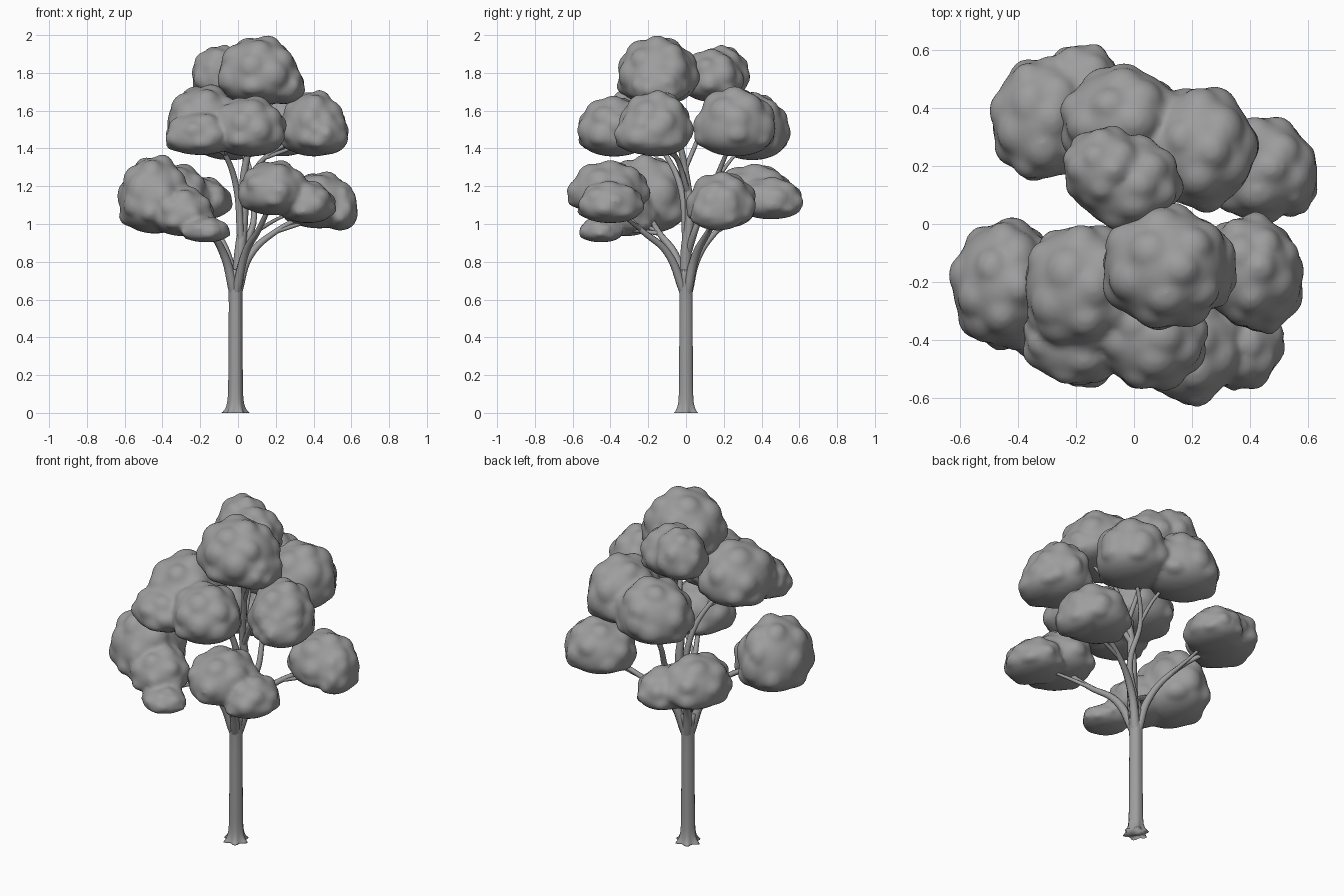
import bpy, bmesh, math, random
from mathutils import Vector

if "Cube" in bpy.data.objects:
    bpy.data.objects.remove(bpy.data.objects["Cube"])

random.seed(4)
grey = bpy.data.materials.new("soft grey")
grey.diffuse_color = (0.34, 0.34, 0.34, 1)
grey.use_nodes = True
grey.node_tree.nodes["Principled BSDF"].inputs["Base Color"].default_value = grey.diffuse_color


def unit_ball(sub):
    """Points and faces of a unit icosphere, copied for every bump."""
    bm = bmesh.new()
    bmesh.ops.create_icosphere(bm, subdivisions=sub, radius=1)
    bm.verts.index_update()
    data = [v.co.copy() for v in bm.verts], [[v.index for v in f.verts] for f in bm.faces]
    bm.free()
    return data


CORE, BUMP = unit_ball(4), unit_ball(3)


def mesh_object(name, bm):
    me = bpy.data.meshes.new(name)
    bm.to_mesh(me)
    bm.free()
    me.materials.append(grey)
    ob = bpy.data.objects.new(name, me)
    bpy.context.collection.objects.link(ob)
    for p in me.polygons:
        p.use_smooth = True
    return ob


def add_lobe(bm, cx, cy, rx, ry, zlo, zhi):
    """Lumpy dome: a core ball with bumps, wide near its flattened underside."""
    zm = zlo + 0.4 * (zhi - zlo)

    def ball(center, r, shape):
        verts = []
        for p in shape[0]:
            x, y, w = center + p * r
            z = zm + (zhi - zm) * w if w > 0 else zm - (zm - zlo) * abs(w) ** 0.75
            verts.append(bm.verts.new((cx + rx * x, cy + ry * y, z)))
        for f in shape[1]:
            bm.faces.new([verts[i] for i in f])

    ball(Vector((0, 0, 0)), 0.93, CORE)
    for i in range(18):
        w = 1 - 1.5 * (i + 0.5) / 18
        a = i * 2.4 + random.uniform(-0.3, 0.3)
        s = math.sqrt(1 - w * w)
        r = random.uniform(0.32, 0.44)
        ball(Vector((s * math.cos(a), s * math.sin(a), w)) * (1.03 - r), r, BUMP)


def branch(name, points, r0, r1):
    """Tapered round limb through the given points."""
    cu = bpy.data.curves.new(name, "CURVE")
    cu.dimensions = "3D"
    cu.bevel_depth = 1
    cu.bevel_resolution = 2
    cu.resolution_u = 6
    cu.use_fill_caps = True
    sp = cu.splines.new("BEZIER")
    sp.bezier_points.add(len(points) - 1)
    for i, (bp, p) in enumerate(zip(sp.bezier_points, points)):
        bp.co = p
        bp.radius = r0 + (r1 - r0) * i / (len(points) - 1)
        bp.handle_left_type = bp.handle_right_type = "AUTO"
    cu.materials.append(grey)
    ob = bpy.data.objects.new(name, cu)
    bpy.context.collection.objects.link(ob)
    bpy.ops.object.select_all(action="DESELECT")
    ob.select_set(True)
    bpy.context.view_layer.objects.active = ob
    bpy.ops.object.convert(target="MESH")


def bough(name, radius, path, *lobes):
    """Foliage of (x, y, x radius, y radius, bottom, top) lobes on one forking limb."""
    bm = bmesh.new()
    for lobe in lobes:
        add_lobe(bm, *lobe)
    ob = mesh_object(name + "_foliage", bm)
    rm = ob.modifiers.new("merge", "REMESH")
    rm.mode = "VOXEL"
    rm.voxel_size = 0.014
    rm.use_smooth_shade = True
    sm = ob.modifiers.new("soften", "SMOOTH")
    sm.factor = 0.5
    sm.iterations = 5
    # The limb ends inside the first lobe; twigs reach the others
    tips = [Vector((x, y, lo + 0.35 * (hi - lo))) for x, y, rx, ry, lo, hi in lobes]
    branch(name + "_limb", [*path, tips[0]], radius, 0.01)
    start = Vector(path[-1])
    for i, tip in enumerate(tips[1:]):
        mid = start.lerp(tips[0], 0.2).lerp(tip, 0.45)
        branch(f"{name}_twig_{i + 1}", [start, mid, tip], 0.012, 0.005)


# Lower boughs leave the fork of the trunk
bough("lower_left", 0.028, [(-0.02, -0.005, 0.64), (-0.075, -0.06, 0.84), (-0.15, -0.14, 0.95)],
      (-0.44, -0.21, 0.2, 0.23, 0.94, 1.37), (-0.29, -0.32, 0.17, 0.17, 0.93, 1.2),
      (-0.17, -0.45, 0.13, 0.12, 0.9, 1.04))
bough("lower_right", 0.028, [(-0.005, 0.005, 0.64), (0.06, 0.05, 0.83), (0.2, 0.12, 0.96)],
      (0.43, 0.19, 0.2, 0.19, 0.97, 1.28), (0.54, 0.17, 0.1, 0.15, 0.96, 1.22))
bough("lower_front", 0.026, [(-0.01, -0.01, 0.64), (0.04, -0.1, 0.85), (0.11, -0.24, 0.97)],
      (0.19, -0.41, 0.19, 0.22, 1.04, 1.34), (0.37, -0.4, 0.15, 0.18, 1.0, 1.23))
bough("lower_back", 0.026, [(-0.018, 0.01, 0.64), (-0.05, 0.06, 0.82), (-0.12, 0.16, 0.96)],
      (-0.32, 0.36, 0.18, 0.22, 1.03, 1.32), (-0.18, 0.45, 0.15, 0.18, 1.02, 1.25))

# Upper boughs leave the leader
bough("upper_front", 0.02, [(0.015, 0, 0.92), (-0.01, -0.03, 1.2), (-0.07, -0.11, 1.37)],
      (-0.18, -0.22, 0.21, 0.23, 1.38, 1.74), (0.06, -0.38, 0.2, 0.2, 1.35, 1.68),
      (-0.2, -0.4, 0.19, 0.16, 1.36, 1.6))
bough("upper_right", 0.016, [(0.03, 0.01, 1.17), (0.14, -0.05, 1.35)],
      (0.40, -0.16, 0.18, 0.2, 1.35, 1.71), (0.45, -0.19, 0.14, 0.19, 1.36, 1.62))
bough("upper_back", 0.02, [(0.01, 0.01, 0.85), (0.08, 0.06, 1.0), (0.08, 0.15, 1.22)],
      (0.23, 0.26, 0.2, 0.22, 1.35, 1.73), (-0.04, 0.35, 0.22, 0.2, 1.33, 1.7))

# Crown boughs, the first of them on the leader itself
bough("crown_top", 0.034, [(-0.013, 0, 0.6), (0.01, 0, 0.85), (0.03, 0.02, 1.05), (0.03, 0, 1.25), (0.07, -0.04, 1.45)],
      (0.11, -0.15, 0.23, 0.22, 1.62, 2.0), (0.24, -0.15, 0.12, 0.16, 1.63, 1.86))
bough("crown_back", 0.013, [(0.04, 0, 1.3), (0.02, 0.08, 1.5)],
      (-0.02, 0.14, 0.19, 0.17, 1.64, 1.93), (-0.10, 0.19, 0.15, 0.15, 1.66, 1.95))

# Trunk with lobed root flare and a slight swelling at the fork
bm = bmesh.new()
N, ROWS = 30, 24
rings = []
for i in range(ROWS + 1):
    z = 0.76 * (i / ROWS) ** 1.5
    flare = math.exp(-z / 0.03)
    fork = max(0, (z - 0.55) / 0.21) ** 2
    ring = []
    for k in range(N):
        a = 2 * math.pi * k / N
        r = (0.039 - 0.007 * z + 0.024 * flare + 0.01 * fork) * (1 + (0.02 + 0.16 * flare) * math.cos(6 * a))
        ring.append(bm.verts.new((r * math.cos(a) - 0.013, r * math.sin(a), z)))
    rings.append(ring)
for lo, hi in zip(rings, rings[1:]):
    for k in range(N):
        bm.faces.new((lo[k], lo[(k + 1) % N], hi[(k + 1) % N], hi[k]))
bm.faces.new(rings[0][::-1])
bm.faces.new(rings[-1])
mesh_object("trunk", bm)
